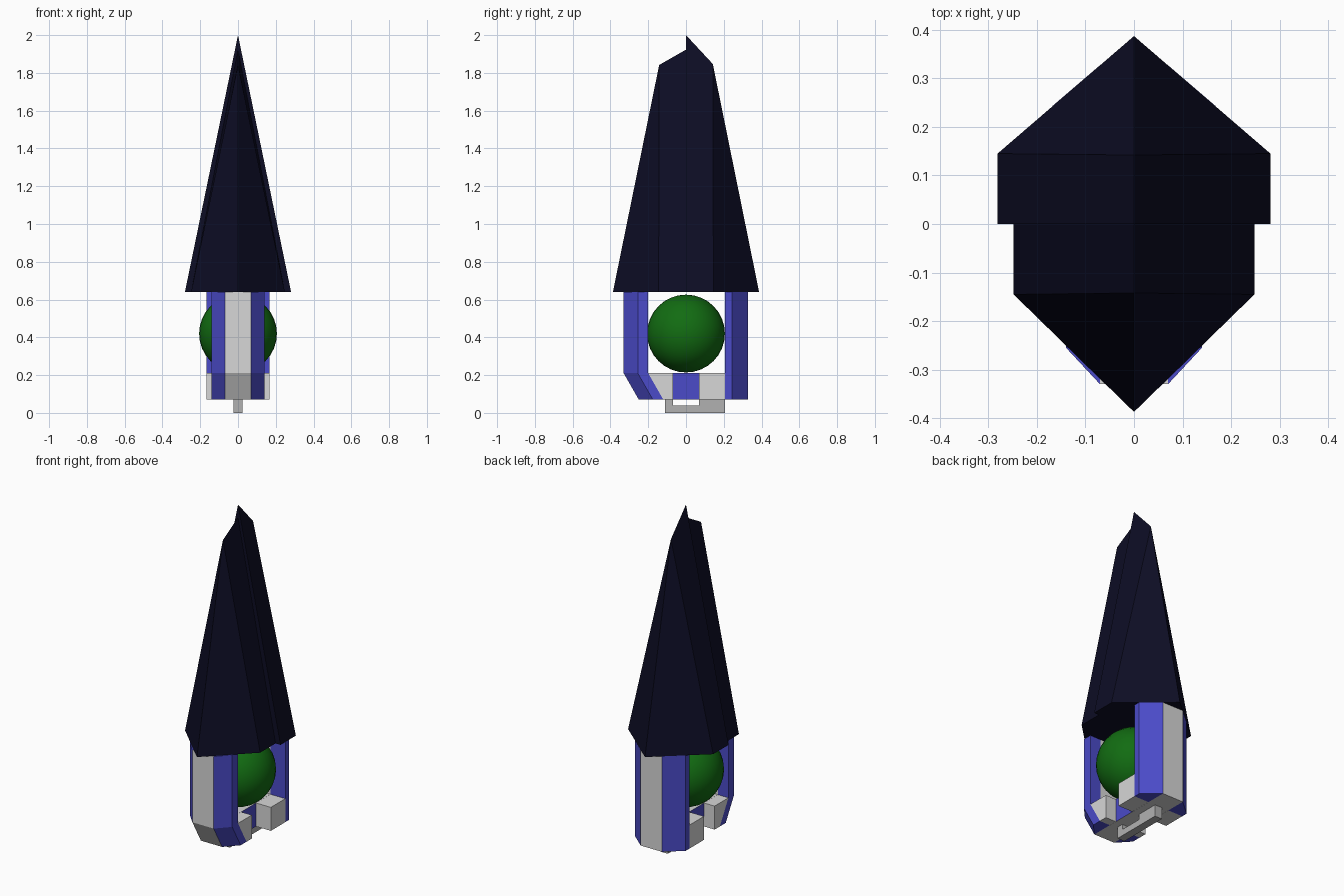
import bpy, bmesh
from mathutils import Vector

if "Cube" in bpy.data.objects:
    bpy.data.objects.remove(bpy.data.objects["Cube"])


def material(name, rgb):
    m = bpy.data.materials.new(name)
    m.diffuse_color = (*rgb, 1)
    m.use_nodes = True
    m.node_tree.nodes["Principled BSDF"].inputs["Base Color"].default_value = m.diffuse_color
    return m


WHITE = material("pale_grey", (0.68, 0.68, 0.68))
GREY = material("mid_grey", (0.44, 0.44, 0.44))
BLUE = material("blue", (0.07, 0.07, 0.58))
GREEN = material("green", (0.006, 0.15, 0.006))
NAVY = material("dark_navy", (0.004, 0.004, 0.018))


def mesh_object(name, verts, faces, mats):
    me = bpy.data.meshes.new(name)
    me.from_pydata(verts, [], faces)
    bm = bmesh.new()
    bm.from_mesh(me)
    bmesh.ops.recalc_face_normals(bm, faces=bm.faces)
    bm.to_mesh(me)
    bm.free()
    ob = bpy.data.objects.new(name, me)
    bpy.context.collection.objects.link(ob)
    for m in mats:
        me.materials.append(m)
    return ob


def loft(name, rings, mats):
    """Closed solid through matching rings of points."""
    n = len(rings[0])
    verts = [p for r in rings for p in r]
    faces = [tuple(range(n)), tuple(range(len(verts) - n, len(verts)))]
    for k in range(len(rings) - 1):
        for i in range(n):
            j = (i + 1) % n
            faces.append((k*n + i, k*n + j, (k+1)*n + j, (k+1)*n + i))
    return mesh_object(name, verts, faces, mats)


def side_prism(name, profile, x0, x1, mats):
    """Extrude a (y, z) profile along x."""
    return loft(name, [[(x, y, z) for y, z in profile] for x in (x0, x1)], mats)


def rect(y0, y1, z0, z1):
    return [(y0, z0), (y1, z0), (y1, z1), (y0, z1)]


# Pillars: pale centre strip with blue bevelled sides; the front one leans in at the foot
def pillar(label, plan, levels):
    y_in, y_out = plan[0][1], plan[2][1]
    strip = [(-0.07, y_in), (0.07, y_in), (0.07, y_out), (-0.07, y_out)]
    loft(label + "_pillar_centre",
         [[(x, y + dy, z) for x, y in strip] for z, dy in levels], [WHITE])
    for s, side in ((-1, "left"), (1, "right")):
        pts = [(0.07, y_in)] + plan
        loft(f"{label}_pillar_{side}",
             [[(s * x, y + dy, z) for x, y in pts] for z, dy in levels], [BLUE])


pillar("front", [(0.14, -0.20), (0.14, -0.255), (0.07, -0.33)],
       [(0.07, 0.08), (0.21, 0), (0.64, 0)])
pillar("back", [(0.168, 0.206), (0.168, 0.243), (0.07, 0.327)],
       [(0.07, 0), (0.64, 0)])

# Base: corner blocks around a central hub
front_profile = [(-0.20, 0.21), (-0.07, 0.21), (-0.07, 0.07), (-0.12, 0.07)]
for s, side in ((-1, "left"), (1, "right")):
    side_prism(f"front_block_{side}", front_profile, s * 0.07, s * 0.14, [WHITE])
    side_prism(f"back_block_{side}", rect(0.07, 0.206, 0.07, 0.21),
               s * 0.07, s * 0.168, [WHITE])
hub_profile = [(-0.20, 0.21), (-0.07, 0.21), (0.07, 0.21), (0.206, 0.21),
               (0.206, 0.07), (-0.12, 0.07)]
side_prism("base_hub", hub_profile, -0.069, 0.069, [WHITE])
hub = side_prism("hub_core", rect(-0.07, 0.07, 0.07, 0.21), -0.07, 0.07, [WHITE, BLUE])
for p in hub.data.polygons:
    p.material_index = int(abs(p.normal.x) > 0.9)

# Foot bar with a slot under the hub
side_prism("foot_bar", [(-0.11, 0), (0.206, 0), (0.206, 0.07), (0.07, 0.07),
                        (0.07, 0.038), (-0.07, 0.038), (-0.07, 0.07), (-0.11, 0.07)],
           -0.024, 0.024, [GREY])

# Glowing ball
bpy.ops.mesh.primitive_uv_sphere_add(segments=32, ring_count=16, radius=0.206,
                                     location=(0, 0, 0.42))
ball = bpy.context.object
ball.name = "ball"
ball.data.materials.append(GREEN)
bpy.ops.object.shade_smooth()


# Spire roof: two unequal halves meeting at y = 0
def half_spire(name, sy, w, z_peak, z_shoulder):
    b = 0.64
    verts = [(-w, 0, b), (-w, sy * 0.145, b), (0, sy * 0.387, b),
             (w, sy * 0.145, b), (w, 0, b), (0, 0, z_peak), (0, sy * 0.142, z_shoulder)]
    faces = [(0, 1, 2, 3, 4), (0, 4, 5), (0, 1, 6, 5), (4, 3, 6, 5), (1, 2, 6), (2, 3, 6)]
    mesh_object(name, verts, faces, [NAVY])


half_spire("roof_back", 1, 0.281, 2.0, 1.847)
half_spire("roof_front", -1, 0.248, 1.923, 1.842)
